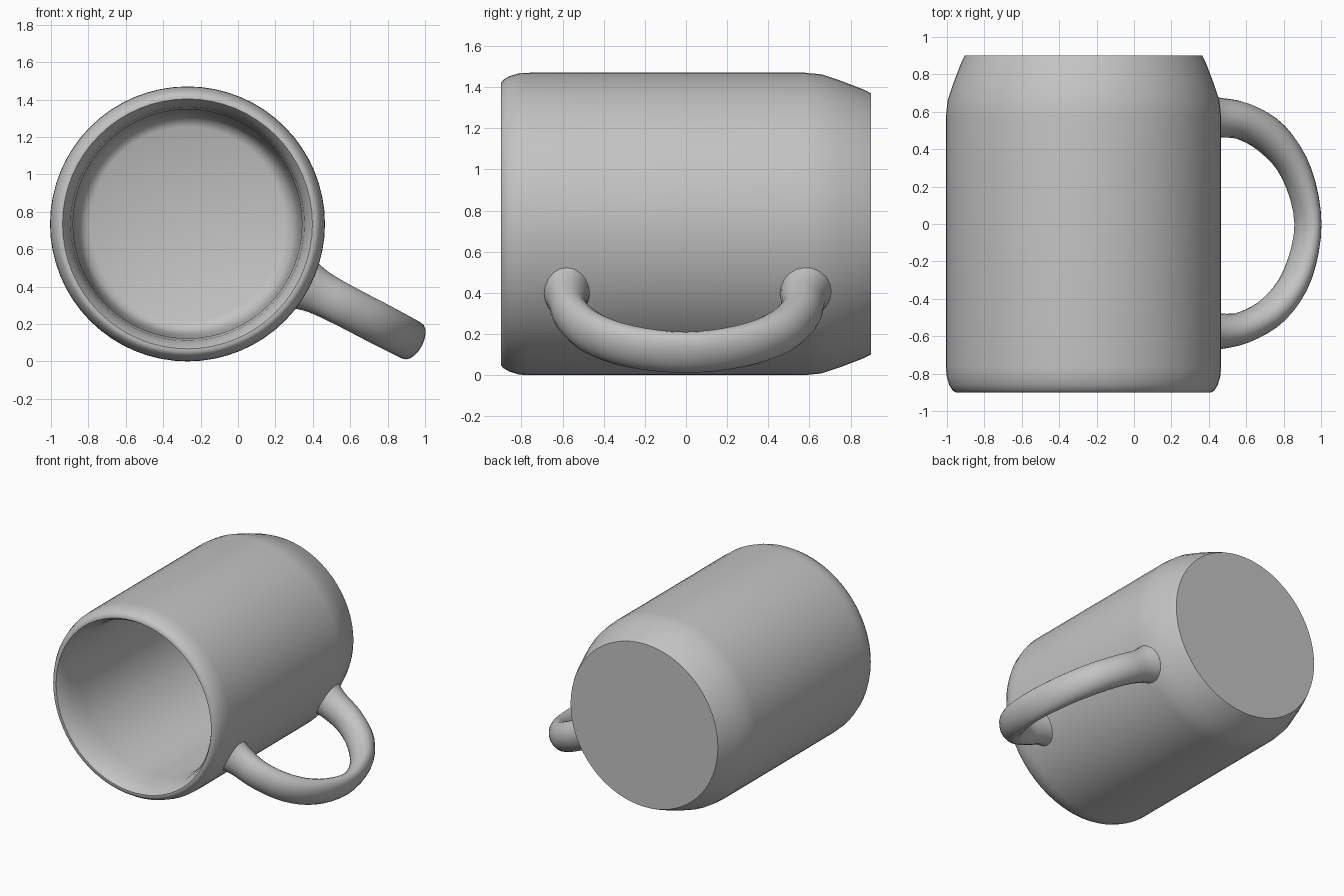
import bpy, bmesh, math
from mathutils import Vector

if "Cube" in bpy.data.objects:
    bpy.data.objects.remove(bpy.data.objects["Cube"])

grey = bpy.data.materials.new("plain grey")
grey.diffuse_color = (0.55, 0.55, 0.55, 1)
grey.use_nodes = True
grey.node_tree.nodes["Principled BSDF"].inputs["Base Color"].default_value = grey.diffuse_color

CX, CZ = -0.27, 0.735          # mug axis runs along y through this point
ANG = math.radians(-27.5)      # handle direction around the axis


def finish(name, bm, angle):
    bmesh.ops.recalc_face_normals(bm, faces=bm.faces)
    me = bpy.data.meshes.new(name)
    bm.to_mesh(me)
    bm.free()
    me.materials.append(grey)
    ob = bpy.data.objects.new(name, me)
    bpy.context.collection.objects.link(ob)
    bpy.ops.object.select_all(action='DESELECT')
    ob.select_set(True)
    bpy.context.view_layer.objects.active = ob
    bpy.ops.object.shade_smooth_by_angle(angle=math.radians(angle))
    return ob


def skin(bm, rings):
    for a, b in zip(rings, rings[1:]):
        n = len(a)
        for i in range(n):
            j = (i + 1) % n
            bm.faces.new((a[i], a[j], b[j], b[i]))
    bm.faces.new(rings[0])
    bm.faces.new(rings[-1])


# Cup: (y, radius) from the closed back, over the rim, to the inner floor
profile = [(0.90, 0.635), (0.86, 0.655), (0.75, 0.697), (0.66, 0.727), (0.58, 0.735),
           (-0.76, 0.735), (-0.81, 0.733), (-0.86, 0.718), (-0.89, 0.70), (-0.90, 0.685),
           (-0.90, 0.668), (-0.87, 0.648), (-0.80, 0.625), (-0.68, 0.612),
           (0.60, 0.60), (0.76, 0.585), (0.81, 0.56), (0.83, 0.52)]
bm = bmesh.new()
N = 64
rings = []
for y, r in profile:
    rings.append([bm.verts.new((CX + r * math.cos(2 * math.pi * i / N), y,
                                CZ + r * math.sin(2 * math.pi * i / N))) for i in range(N)])
skin(bm, rings)
finish("cup", bm, 50)

# Handle: (x, y, in-plane half width, sideways half width) seen from the top
ctrl = [(0.33, 0.58, 0.135, 0.15), (0.43, 0.57, 0.11, 0.12), (0.58, 0.55, 0.10, 0.112),
        (0.74, 0.455, 0.095, 0.112), (0.87, 0.27, 0.075, 0.11), (0.93, 0.0, 0.06, 0.108),
        (0.875, -0.27, 0.07, 0.11), (0.75, -0.455, 0.08, 0.112), (0.58, -0.555, 0.085, 0.112),
        (0.43, -0.575, 0.10, 0.12), (0.33, -0.58, 0.125, 0.15)]
pts = [Vector(c) for c in ctrl]
pts = [2 * pts[0] - pts[1]] + pts + [2 * pts[-1] - pts[-2]]
path = []
for k in range(1, len(pts) - 2):
    p0, p1, p2, p3 = pts[k - 1:k + 3]
    for s in range(4):
        t = s / 4
        path.append(0.5 * (2 * p1 + (p2 - p0) * t + (2 * p0 - 5 * p1 + 4 * p2 - p3) * t * t
                           + (3 * p1 - p0 - 3 * p2 + p3) * t ** 3))
path.append(pts[-2])

out = Vector((math.cos(ANG), 0, math.sin(ANG)))      # away from the cup
side = Vector((-math.sin(ANG), 0, math.cos(ANG)))    # across the handle
axis = Vector((CX, 0, CZ))
mid = [axis + out * ((p.x - CX) / math.cos(ANG)) + Vector((0, p.y, 0)) for p in path]
bm = bmesh.new()
rings = []
M = 20
for k, p in enumerate(path):
    tan = (mid[min(k + 1, len(mid) - 1)] - mid[max(k - 1, 0)]).normalized()
    nrm = tan.cross(side)
    ring = []
    for i in range(M):
        a = 2 * math.pi * i / M
        ring.append(bm.verts.new(mid[k] + nrm * p[2] * math.cos(a) + side * p[3] * math.sin(a)))
    rings.append(ring)
skin(bm, rings)
finish("handle", bm, 60)
